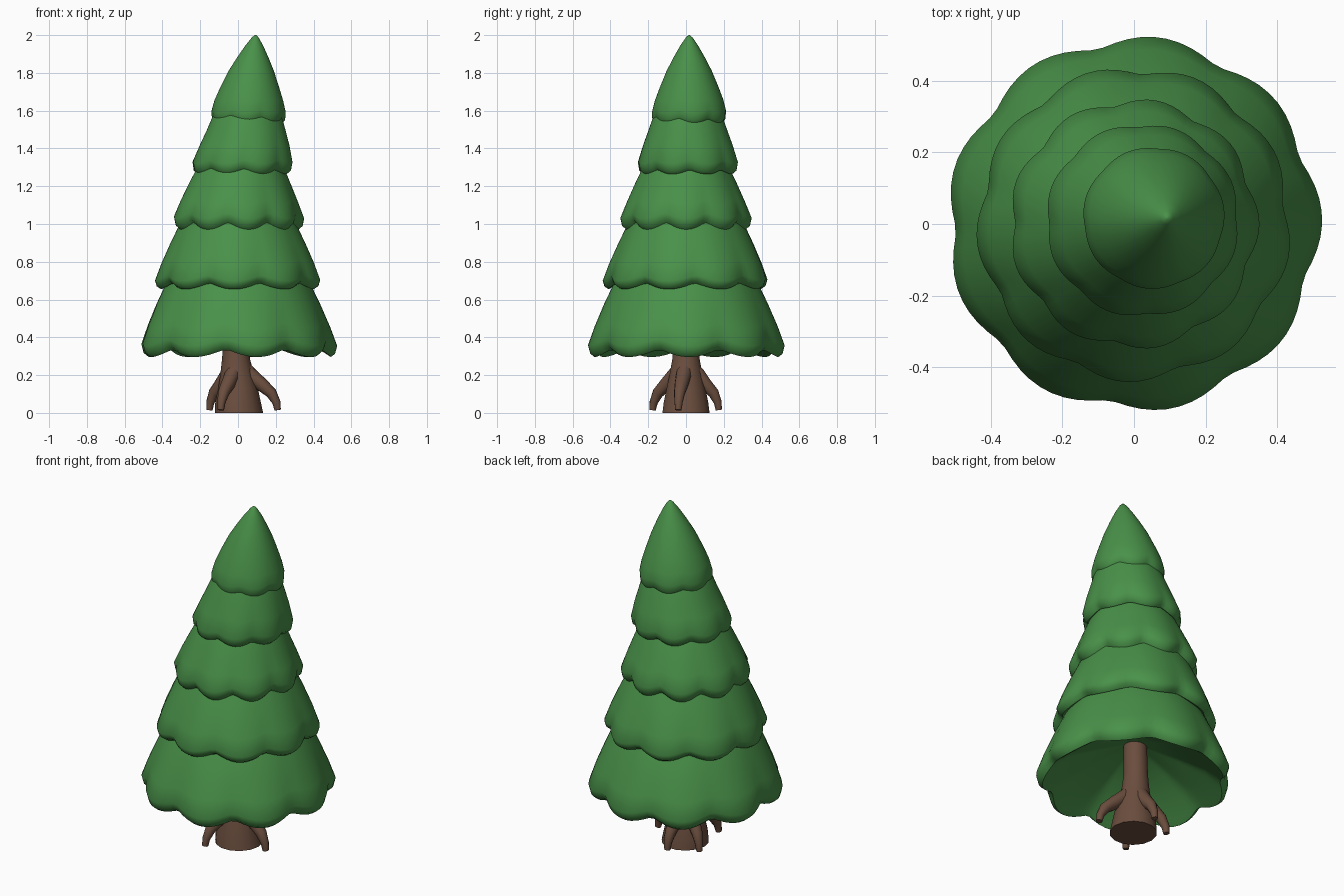
import bpy, bmesh, math
from mathutils import Vector

if "Cube" in bpy.data.objects:
    bpy.data.objects.remove(bpy.data.objects["Cube"])


def material(name, rgb):
    m = bpy.data.materials.new(name)
    m.diffuse_color = (*rgb, 1)
    m.use_nodes = True
    m.node_tree.nodes["Principled BSDF"].inputs["Base Color"].default_value = m.diffuse_color
    return m


GREEN = material("needle_green", (0.066, 0.28, 0.066))
BROWN = material("bark_brown", (0.145, 0.075, 0.048))


def loft(name, rings, mat, angle=60):
    """Skin a list of equal-length point rings and close both ends."""
    bm = bmesh.new()
    loops = [[bm.verts.new(p) for p in ring] for ring in rings]
    n = len(loops[0])
    for a, b in zip(loops, loops[1:]):
        for i in range(n):
            j = (i + 1) % n
            bm.faces.new((a[i], a[j], b[j], b[i]))
    for loop in (loops[0], loops[-1]):
        c = bm.verts.new(sum((v.co for v in loop), Vector()) / n)
        for i in range(n):
            bm.faces.new((loop[i], loop[(i + 1) % n], c))
    bmesh.ops.recalc_face_normals(bm, faces=bm.faces)
    me = bpy.data.meshes.new(name)
    bm.to_mesh(me)
    bm.free()
    ob = bpy.data.objects.new(name, me)
    bpy.context.collection.objects.link(ob)
    me.materials.append(mat)
    bpy.context.view_layer.objects.active = ob
    ob.select_set(True)
    bpy.ops.object.shade_smooth_by_angle(angle=math.radians(angle))
    ob.select_set(False)
    return ob


def tier(name, lobes, phase, bulge, drop, profile, cy=0.0):
    """Scalloped skirt; profile rows are radius, height, centre x, scallop weight."""
    rings = []
    for r, z, cx, w in profile:
        ring = []
        for i in range(90):
            a = math.tau * i / 90
            c = math.cos(lobes * (a - math.radians(phase)) / 2)
            f = math.sqrt(c * c + 0.02)            # 1 on a lobe, 0 in a notch
            rr = r - bulge * w * (1 - f)
            zz = z + drop * w * (1 - f)
            ring.append((cx + rr * math.cos(a), cy + rr * math.sin(a), zz))
        rings.append(ring)
    loft(name, rings, mat=GREEN)


# Foliage skirts, bottom to top; the lowest is a shallow hollow beneath
tier("foliage_bottom", 9, 2, 0.036, 0.045, [
    (0.05, 0.54, 0, 0), (0.25, 0.45, 0, 0.3), (0.40, 0.37, 0, 0.7),
    (0.465, 0.315, 0, 0.9), (0.492, 0.296, 0, 1), (0.514, 0.313, 0, 1), (0.525, 0.355, 0, 0.9),
    (0.49, 0.45, 0, 0.6), (0.438, 0.57, 0, 0.3), (0.385, 0.68, 0, 0.1), (0.28, 0.85, 0, 0)])
tier("foliage_second", 9, 27, 0.030, 0.036, [
    (0.28, 0.72, 0, 0), (0.38, 0.675, 0, 0.8), (0.41, 0.655, 0, 1), (0.432, 0.67, 0, 1),
    (0.441, 0.70, 0, 0.9), (0.407, 0.79, 0, 0.6), (0.362, 0.89, 0, 0.3),
    (0.304, 1.01, 0, 0.1), (0.22, 1.15, 0, 0)])
tier("foliage_third", 9, 0, 0.025, 0.036, [
    (0.20, 1.04, 0, 0), (0.29, 0.995, 0, 0.8), (0.32, 0.97, 0, 1), (0.342, 0.99, 0, 1),
    (0.35, 1.03, 0, 0.9), (0.317, 1.11, 0.003, 0.6), (0.272, 1.21, 0.008, 0.3),
    (0.229, 1.30, 0.014, 0.1), (0.16, 1.42, 0.02, 0)])
tier("foliage_fourth", 8, 25, 0.014, 0.024, [
    (0.14, 1.33, 0.02, 0), (0.22, 1.285, 0.022, 0.8), (0.245, 1.264, 0.023, 1),
    (0.265, 1.28, 0.023, 1), (0.271, 1.32, 0.024, 0.9), (0.242, 1.41, 0.035, 0.6),
    (0.212, 1.49, 0.043, 0.3), (0.18, 1.58, 0.05, 0.1), (0.12, 1.70, 0.06, 0)], 0.01)
tier("foliage_top", 7, 60, 0.006, 0.02, [
    (0.10, 1.60, 0.055, 0), (0.165, 1.55, 0.055, 0.8), (0.183, 1.535, 0.055, 1),
    (0.195, 1.55, 0.055, 1), (0.198, 1.59, 0.055, 0.9), (0.183, 1.65, 0.057, 0.6),
    (0.157, 1.72, 0.062, 0.3), (0.120, 1.81, 0.07, 0.1), (0.084, 1.88, 0.078, 0),
    (0.047, 1.945, 0.086, 0), (0.018, 1.987, 0.091, 0), (0.004, 2.0, 0.092, 0)], 0.017)

# Trunk with a flared, slightly faceted base
trunk = [(0.128, 0, 0.005), (0.12, 0.06, 0.0), (0.105, 0.13, 0.0), (0.09, 0.20, -0.004),
         (0.075, 0.28, -0.01), (0.067, 0.36, -0.012), (0.06, 0.75, -0.005)]
loft("trunk", [[(cx + r * math.cos(math.tau * i / 14), r * math.sin(math.tau * i / 14), z)
                for i in range(14)] for r, z, cx in trunk], BROWN, 50)


def root(name, tip_x, tip_y):
    """Tapered root arching from the trunk to the ground."""
    reach = math.hypot(tip_x, tip_y)
    d = Vector((tip_x / reach, tip_y / reach, 0))
    side = Vector((-d.y, d.x, 0))
    path = [(0.02, 0.26, 0.035), (0.06, 0.205, 0.042), (reach * 0.60, 0.15, 0.037),
            (reach * 0.85, 0.105, 0.03), (reach * 0.98, 0.055, 0.022), (reach * 1.01, 0.015, 0.017)]
    pts = [d * s + Vector((0, 0, z)) for s, z, _ in path]
    rings = []
    for k, p in enumerate(pts):
        t = (pts[min(k + 1, len(pts) - 1)] - pts[max(k - 1, 0)]).normalized()
        up = side.cross(t)
        rad = path[k][2]
        rings.append([p + rad * (side * math.cos(math.tau * i / 10) + up * math.sin(math.tau * i / 10))
                      for i in range(10)])
    loft(name, rings, BROWN)


for label, x, y in (("right", 0.208, -0.04), ("back", 0.0, 0.172),
                    ("left", -0.15, 0.09), ("front", -0.09, -0.175)):
    root("root_" + label, x, y)
